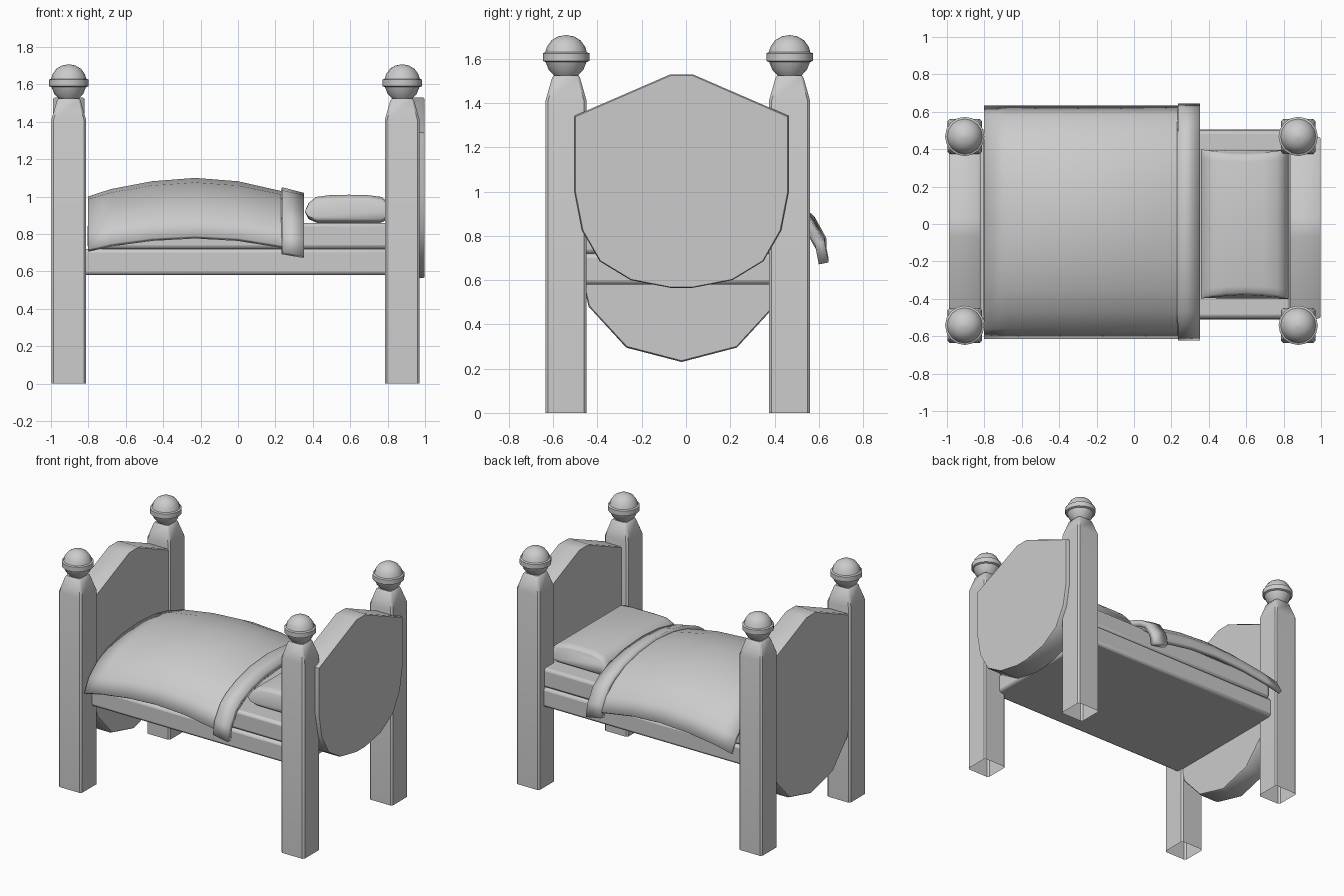
import bpy, bmesh, math

if "Cube" in bpy.data.objects:
    bpy.data.objects.remove(bpy.data.objects["Cube"])

YC = -0.02          # boards are centred slightly off the bed axis
POST_X = (-0.905, 0.878)
POST_Y = (-0.542, 0.468)


def make(name, verts, faces, angle=35):
    me = bpy.data.meshes.new(name)
    me.from_pydata(verts, [], faces)
    bm = bmesh.new()
    bm.from_mesh(me)
    bmesh.ops.remove_doubles(bm, verts=bm.verts, dist=1e-5)
    bmesh.ops.recalc_face_normals(bm, faces=bm.faces)
    bm.to_mesh(me)
    bm.free()
    ob = bpy.data.objects.new(name, me)
    bpy.context.collection.objects.link(ob)
    bpy.ops.object.select_all(action='DESELECT')
    bpy.context.view_layer.objects.active = ob
    ob.select_set(True)
    bpy.ops.object.shade_smooth_by_angle(angle=math.radians(angle))
    return ob


def rings(name, loops, cap_start=False, cap_end=False, closed=True, angle=35):
    """Skin a list of equal-length point loops."""
    n = len(loops[0])
    verts = [p for lp in loops for p in lp]
    faces = []
    for i in range(len(loops) - 1):
        for j in range(n if closed else n - 1):
            k = (j + 1) % n
            faces.append((i*n + j, i*n + k, (i+1)*n + k, (i+1)*n + j))
    if cap_start:
        faces.append(tuple(range(n)))
    if cap_end:
        faces.append(tuple((len(loops)-1)*n + j for j in range(n)))
    return make(name, verts, faces, angle)


def box(name, x0, x1, y0, y1, z0, z1, bevel=0.0, seg=2):
    v = [[(x0, y0, z), (x1, y0, z), (x1, y1, z), (x0, y1, z)] for z in (z0, z1)]
    ob = rings(name, v, True, True)
    if bevel:
        m = ob.modifiers.new("bevel", 'BEVEL')
        m.width, m.segments = bevel, seg
    return ob


def square(cx, cy, h, c, z):
    """Square outline with clipped corners."""
    return [(cx + x, cy + y, z) for x, y in
            ((-h+c, -h), (h-c, -h), (h, -h+c), (h, h-c),
             (h-c, h), (-h+c, h), (-h, h-c), (-h, -h+c))]


# Four posts, open underneath, each with a ringed ball on top
KNOB = [(0.05, 1.52), (0.078, 1.55), (0.092, 1.585), (0.105, 1.59), (0.105, 1.625),
        (0.094, 1.63), (0.086, 1.655), (0.066, 1.683), (0.036, 1.701), (0.002, 1.707)]
for end, px in zip(("foot", "head"), POST_X):
    for side, py in zip(("front", "back"), POST_Y):
        rings(f"{end}_{side}_post",
              [square(px, py, h, c, z) for h, c, z in
               ((0.093, 0.012, 0), (0.093, 0.012, 1.41), (0.063, 0.012, 1.515), (0.055, 0.012, 1.525))],
              cap_end=True)
        rings(f"{end}_{side}_knob",
              [[(px + r*math.cos(a*math.pi/8), py + r*math.sin(a*math.pi/8), z)
                for a in range(16)] for r, z in KNOB], True, True, angle=40)


# Head and foot boards: half outlines mirrored about the board centre
def board(name, half, x0, x1):
    pts = half + [(-y, z) for y, z in reversed(half) if y > 0]
    b = 0.01
    zc = sum(z for _, z in pts) / len(pts)
    lo = [[(x, YC + y*s, zc + (z - zc)*s) for y, z in pts]
          for x, s in ((x0, 1 - b), (x0 + b, 1), (x1 - b, 1), (x1, 1 - b))]
    return rings(name, lo, True, True)


TOP = [(0.05, 1.53), (0.484, 1.342), (0.484, 1.0)]
board("headboard", TOP + [(0.45, 0.825), (0.37, 0.685), (0.23, 0.6), (0.05, 0.565)], 0.833, 0.998)
board("footboard", TOP + [(0.475, 0.72), (0.42, 0.48), (0.25, 0.295), (0.0, 0.23)], -0.988, -0.822)

# Bed base and mattress
box("bed_base", -0.83, 0.84, -0.51, 0.505, 0.58, 0.72, 0.02)
box("mattress", -0.805, 0.84, -0.505, 0.50, 0.72, 0.86, 0.02)

# Pillow: rounded sections along y, pinched at the corners
PILLOW = [(-0.235, 0.92), (-0.215, 0.965), (-0.175, 0.998), (-0.1, 1.008), (0, 1.01), (0.1, 1.008),
          (0.175, 0.998), (0.215, 0.965), (0.235, 0.92), (0.215, 0.88), (0.17, 0.86), (-0.17, 0.86), (-0.215, 0.88)]
secs = [(-1, 0.7), (-0.97, 0.88), (-0.88, 1), (0, 1), (0.88, 1), (0.97, 0.88), (1, 0.7)]
rings("pillow", [[(0.592 + x, t*(0.378 + 0.4*x*x), 0.925 + (z - 0.925)*s) for x, z in PILLOW]
                 for t, s in secs], True, True, angle=50)


# Blanket and its folded-over top edge: arched sheets given thickness
def sheet(name, half, stations, thick):
    pts = [(-y, z) for y, z in reversed(half) if y > 0] + half
    loops = []
    for x, dz in stations:
        loops.append([(x, 0.01 + y, z + dz*(1 - 0.3*abs(y)/0.63)) for y, z in pts])
    ob = rings(name, loops, closed=False, angle=40)
    up = sum(p.normal.z for p in ob.data.polygons) > 0
    m = ob.modifiers.new("thickness", 'SOLIDIFY')
    m.thickness, m.offset = thick, (-1 if up else 1)
    return ob


DRAPE = [(0, 1.0), (0.2, 0.985), (0.36, 0.948), (0.48, 0.89), (0.57, 0.815), (0.624, 0.72)]
sheet("blanket", DRAPE,
      [(-0.803, 0), (-0.68, 0.04), (-0.46, 0.082), (-0.23, 0.1), (0, 0.082), (0.23, 0.03), (0.34, -0.005)], 0.03)
FOLD = [(0, 1.02), (0.2, 1.007), (0.36, 0.972), (0.48, 0.922), (0.55, 0.875), (0.615, 0.775), (0.634, 0.68)]
sheet("blanket_fold", FOLD, [(0.235, 0.03), (0.352, 0.0)], 0.045)
